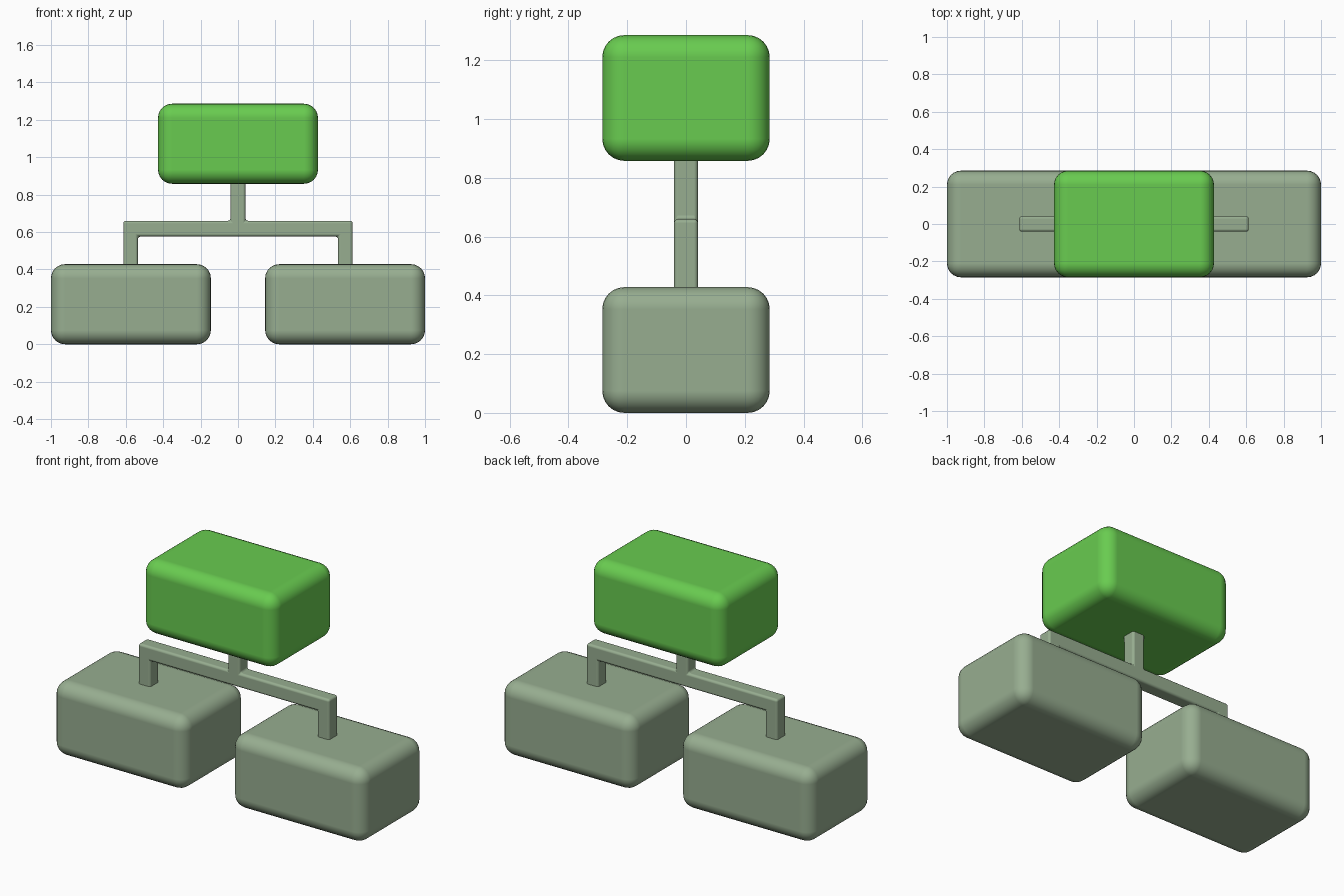
import bpy, bmesh

if "Cube" in bpy.data.objects:
    bpy.data.objects.remove(bpy.data.objects["Cube"])


def material(name, color):
    mat = bpy.data.materials.new(name)
    mat.diffuse_color = color
    mat.use_nodes = True
    mat.node_tree.nodes["Principled BSDF"].inputs["Base Color"].default_value = mat.diffuse_color
    return mat


def finish(obj, mat, radius, segments):
    obj.data.materials.append(mat)
    bevel = obj.modifiers.new("rounded_edges", 'BEVEL')
    bevel.width = radius
    bevel.segments = segments
    bevel.limit_method = 'ANGLE'
    for p in obj.data.polygons:
        p.use_smooth = True
    bevel.harden_normals = True


def block(name, x, z, mat):
    bpy.ops.mesh.primitive_cube_add(size=1, location=(x, 0, z))
    obj = bpy.context.object
    obj.name = name
    obj.scale = (0.855, 0.57, 0.428)
    bpy.ops.object.transform_apply(location=False, rotation=False, scale=True)
    finish(obj, mat, 0.075, 6)


green = material("green", (0.14, 0.60, 0.08, 1))
sage = material("sage", (0.31, 0.42, 0.28, 1))

# Three rounded blocks
block("top_block", 0, 1.072, green)
block("left_block", -0.5725, 0.214, sage)
block("right_block", 0.5725, 0.214, sage)

# Branching connector: half profile mirrored, then extruded through the depth
half = [(0.04, 0.92), (0.04, 0.66), (0.613, 0.66),
        (0.613, 0.37), (0.535, 0.37), (0.535, 0.576)]
profile = half + [(-x, z) for x, z in reversed(half)]
bm = bmesh.new()
face = bm.faces.new([bm.verts.new((x, -0.041, z)) for x, z in profile])
ext = bmesh.ops.extrude_face_region(bm, geom=[face])
bmesh.ops.translate(bm, vec=(0, 0.082, 0),
                    verts=[g for g in ext["geom"] if isinstance(g, bmesh.types.BMVert)])
bmesh.ops.recalc_face_normals(bm, faces=bm.faces)
mesh = bpy.data.meshes.new("connector")
bm.to_mesh(mesh)
bm.free()
connector = bpy.data.objects.new("connector", mesh)
bpy.context.collection.objects.link(connector)
finish(connector, sage, 0.014, 3)
